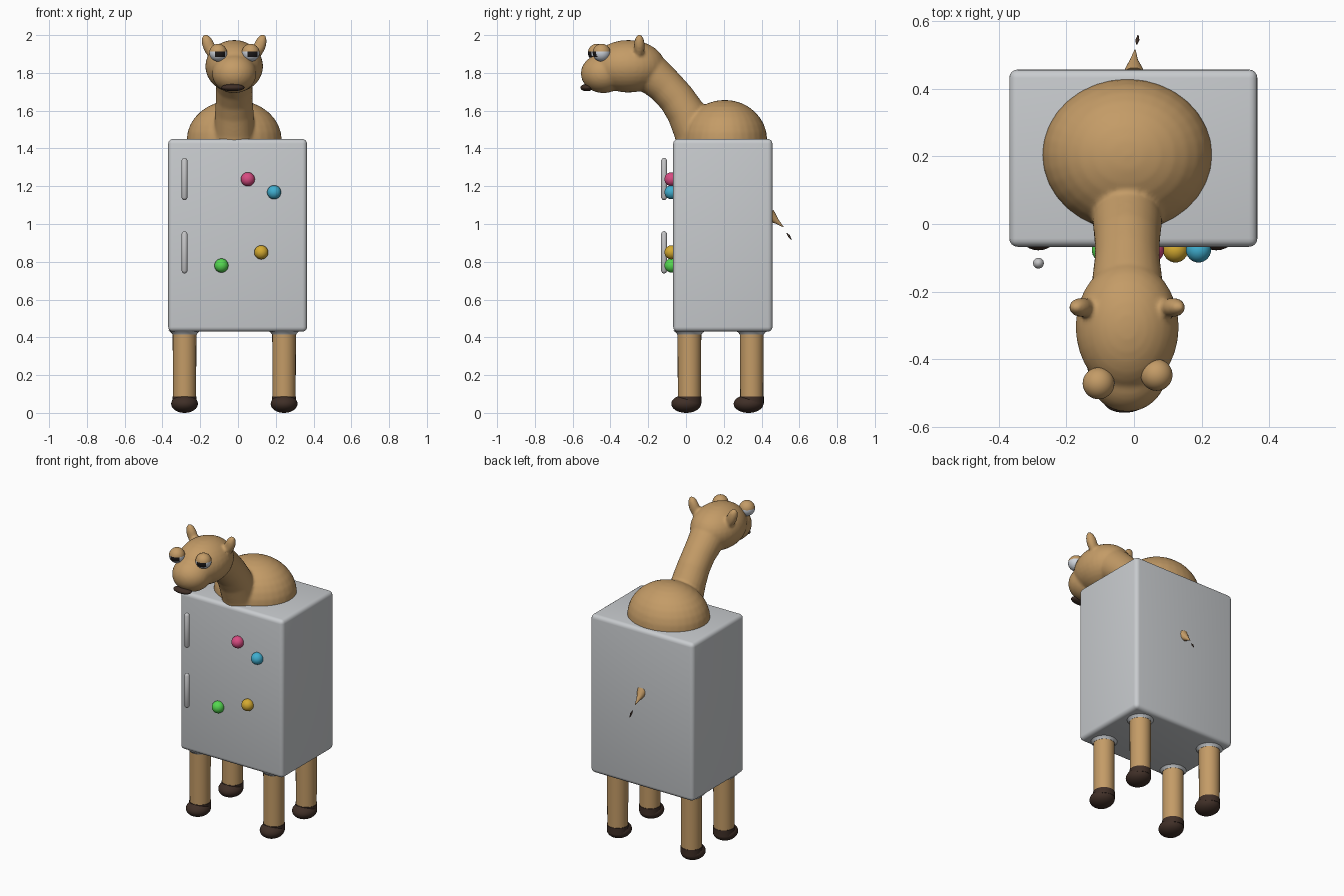
import bpy, bmesh, math
from mathutils import Matrix, Vector

if "Cube" in bpy.data.objects:
    bpy.data.objects.remove(bpy.data.objects["Cube"])

CX = -0.02  # the animal's own centre line


def mat(name, r, g, b):
    m = bpy.data.materials.new(name)
    m.diffuse_color = (r, g, b, 1)
    m.use_nodes = True
    m.node_tree.nodes["Principled BSDF"].inputs["Base Color"].default_value = m.diffuse_color
    return m


FUR = mat("tan fur", 0.55, 0.33, 0.135)
GREY = mat("fridge grey", 0.58, 0.60, 0.62)
HOOF = mat("dark brown", 0.05, 0.028, 0.02)
PINK = mat("pink", 0.68, 0.07, 0.22)
BLUE = mat("blue", 0.05, 0.42, 0.62)
YELLOW = mat("yellow", 0.66, 0.40, 0.03)
GREEN = mat("green", 0.09, 0.68, 0.08)
EYE = mat("eye white", 0.62, 0.66, 0.72)
BLACK = mat("pupil black", 0.012, 0.01, 0.01)
STEEL = mat("handle steel", 0.55, 0.55, 0.56)


def finish(bm, name, *mats):
    bmesh.ops.recalc_face_normals(bm, faces=bm.faces[:])
    for f in bm.faces:
        f.smooth = True
    me = bpy.data.meshes.new(name)
    bm.to_mesh(me)
    bm.free()
    for m in mats:
        me.materials.append(m)
    ob = bpy.data.objects.new(name, me)
    bpy.context.collection.objects.link(ob)
    return ob


def add_ball(bm, loc, rad, rot=0.0, seg=32):
    M = Matrix.Translation(loc) @ Matrix.Rotation(rot, 4, 'Y') @ Matrix.Diagonal((*rad, 1))
    bmesh.ops.create_uvsphere(bm, u_segments=seg, v_segments=seg // 2, radius=1, matrix=M)


def add_tube(bm, pts, radii, seg=24):
    """Closed tube through points, one radius per point."""
    pts = [Vector(p) for p in pts]
    rings = []
    for i, p in enumerate(pts):
        d = pts[min(i + 1, len(pts) - 1)] - pts[max(i - 1, 0)]
        q = d.to_track_quat('Z', 'Y')
        rings.append([bm.verts.new(p + q @ Vector((radii[i] * math.cos(a), radii[i] * math.sin(a), 0)))
                      for a in (2 * math.pi * k / seg for k in range(seg))])
    for a, b in zip(rings, rings[1:]):
        for k in range(seg):
            bm.faces.new((a[k], a[(k + 1) % seg], b[(k + 1) % seg], b[k]))
    bm.faces.new(rings[0][::-1])
    bm.faces.new(rings[-1])


def ball(name, m, loc, rad, rot=0.0):
    bm = bmesh.new()
    add_ball(bm, loc, rad, rot)
    return finish(bm, name, m)


def tube(name, m, pts, radii):
    bm = bmesh.new()
    add_tube(bm, pts, radii)
    return finish(bm, name, m)


# Fridge cabinet with rounded edges
bm = bmesh.new()
bmesh.ops.create_cube(bm, size=1, matrix=Matrix.Translation((-0.002, 0.195, 0.94))
                      @ Matrix.Diagonal((0.735, 0.525, 1.02, 1)))
bmesh.ops.bevel(bm, geom=bm.edges[:], offset=0.025, segments=4, profile=0.5, affect='EDGES')
finish(bm, "fridge_body", GREY)

# Hump, neck, head and ears fused into one soft skin
bm = bmesh.new()
add_ball(bm, (CX, 0.205, 1.445), (0.252, 0.225, 0.212))
add_tube(bm, [(CX, 0.06, 1.38), (CX, 0.045, 1.48), (CX, 0.0, 1.59), (CX, -0.05, 1.665),
              (CX, -0.107, 1.728), (CX, -0.17, 1.785), (CX, -0.25, 1.82)],
         [0.107, 0.106, 0.102, 0.097, 0.097, 0.105, 0.11])
add_ball(bm, (CX, -0.305, 1.835), (0.153, 0.195, 0.139))
add_ball(bm, (CX, -0.437, 1.797), (0.118, 0.12, 0.104))
for s in (-1, 1):
    add_ball(bm, (CX + s * 0.135, -0.247, 1.942), (0.032, 0.029, 0.066), s * 0.35)
skin = finish(bm, "skin_blend", FUR)
r = skin.modifiers.new("fuse", 'REMESH')
r.mode = 'VOXEL'
r.voxel_size = 0.009
r.use_smooth_shade = True
sm = skin.modifiers.new("soften", 'SMOOTH')
sm.factor = 0.5
sm.iterations = 6
fused = bpy.data.meshes.new_from_object(skin.evaluated_get(bpy.context.evaluated_depsgraph_get()))
bpy.data.objects.remove(skin)
bm = bmesh.new()
bm.from_mesh(fused)
bmesh.ops.bisect_plane(bm, geom=bm.verts[:] + bm.edges[:] + bm.faces[:], plane_co=(0, 0, 1.44),
                       plane_no=(0, 0, 1), clear_inner=True)
head = finish(bm, "hump_neck_and_head", FUR)
if not head.data.materials:
    head.data.materials.append(FUR)

# Eyes: heavy fur lid above, pupil in front, white below
for name, c in (("left_eye", Vector((-0.105, -0.472, 1.907))), ("right_eye", Vector((0.067, -0.447, 1.907)))):
    bm = bmesh.new()
    R = 0.047
    add_ball(bm, c, (R, R, R), seg=48)
    for f in bm.faces:
        d = (f.calc_center_median() - c) / R
        if d.z > 0.08:
            f.material_index = 0
        elif d.y < -0.3 and abs(d.x - 0.2) < 0.55 and d.z > -0.5:
            f.material_index = 1
        else:
            f.material_index = 2
    finish(bm, name, FUR, BLACK, EYE)

# Dark mouth under the muzzle
ball("mouth", HOOF, (CX - 0.008, -0.525, 1.722), (0.062, 0.034, 0.019))

# Legs, hooves and the soft collars where legs meet the cabinet
for side, x in (("left", -0.283), ("right", 0.244)):
    for end, y in (("front", 0.018), ("back", 0.348)):
        tube(f"{end}_{side}_leg", FUR, [(x, y, 0.06), (x, y, 0.25), (x, y, 0.435)], [0.061, 0.062, 0.063])
        tube(f"{end}_{side}_collar", GREY, [(x, y, 0.415), (x, y, 0.423), (x, y, 0.435)],
             [0.064, 0.069, 0.084])
        bm = bmesh.new()
        add_ball(bm, (x, y - 0.017, 0.048), (0.071, 0.079, 0.048))
        add_tube(bm, [(x, y, 0.05), (x, y, 0.088)], [0.064, 0.064])
        finish(bm, f"{end}_{side}_hoof", HOOF)

# Door handles standing off the front
for name, z in (("upper_handle", 1.238), ("lower_handle", 0.85)):
    prof = [(-0.112, 0.003), (-0.108, 0.010), (-0.098, 0.016), (0.098, 0.016), (0.108, 0.010), (0.112, 0.003)]
    tube(name, STEEL, [(-0.283, -0.116, z + h) for h, _ in prof], [w for _, w in prof])

# Round magnets
for name, m, x, z in (("pink_magnet", PINK, 0.052, 1.237), ("blue_magnet", BLUE, 0.191, 1.168),
                      ("yellow_magnet", YELLOW, 0.123, 0.85), ("green_magnet", GREEN, -0.088, 0.78)):
    ball(name, m, (x, -0.077, z), (0.037, 0.037, 0.037))

# Short pointed tail and its loose tuft
tube("tail", FUR, [(0, 0.44, 1.05), (0, 0.462, 1.03), (0, 0.485, 1.01), (0.003, 0.515, 0.985)],
     [0.034, 0.024, 0.012, 0.002])
tube("tail_tuft", HOOF, [(0.008, 0.533, 0.952), (0.01, 0.545, 0.937), (0.012, 0.558, 0.916)],
     [0.002, 0.006, 0.002])

# Keep crisp edges on flat caps
for ob in bpy.context.collection.objects:
    ob.select_set(True)
    bpy.context.view_layer.objects.active = ob
bpy.ops.object.shade_smooth_by_angle(angle=math.radians(50))
